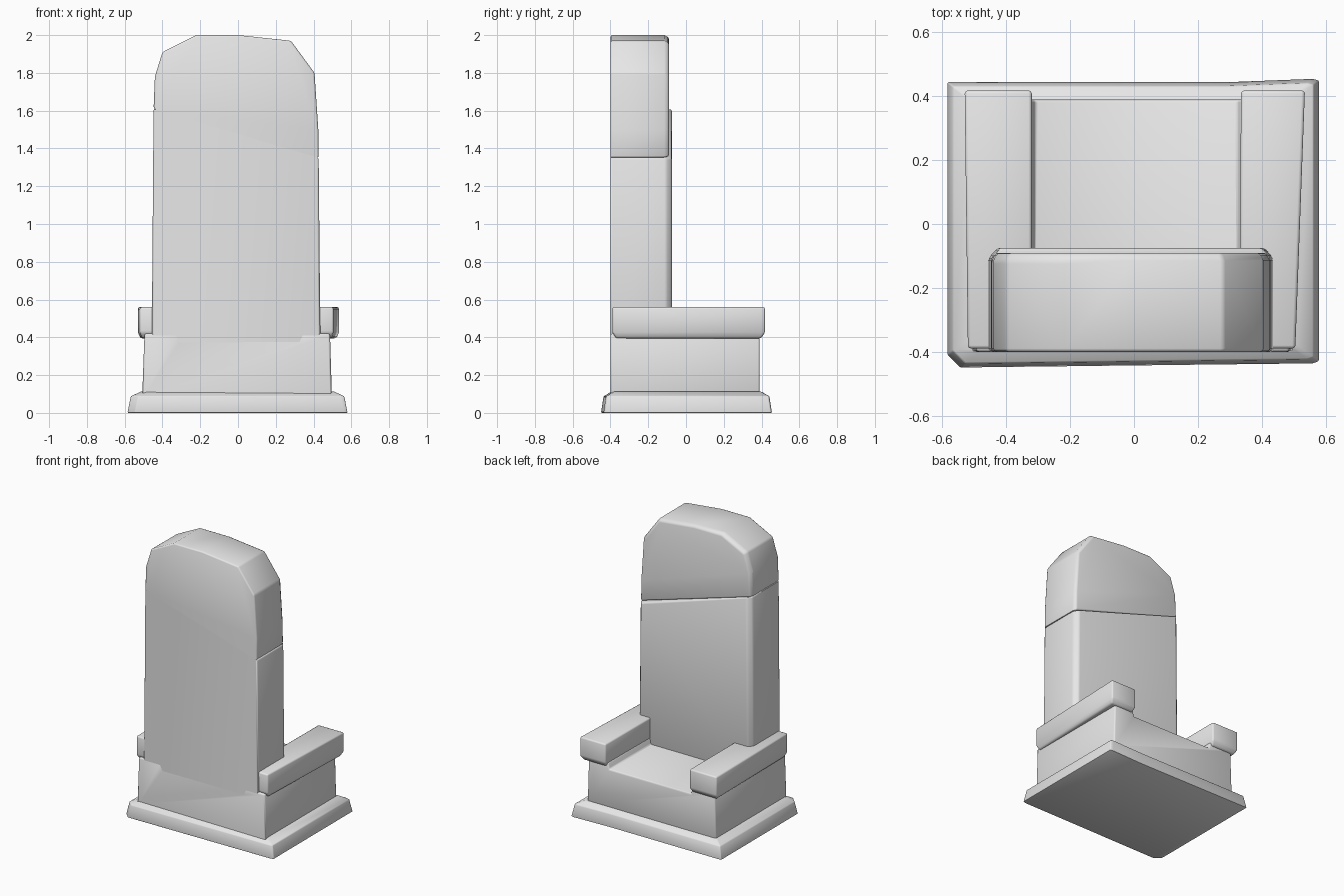
import bpy, bmesh, math
from mathutils import Vector

old = bpy.data.objects.get("Cube")
if old:
    bpy.data.objects.remove(old, do_unlink=True)

stone = bpy.data.materials.new("grey stone")
stone.use_nodes = True
stone.diffuse_color = (0.8, 0.8, 0.8, 1)
stone.node_tree.nodes["Principled BSDF"].inputs["Base Color"].default_value = (0.8, 0.8, 0.8, 1)


def on_back_seam(edge):
    # Long horizontal joins on the flush back face stay unbevelled
    a, b = (v.co for v in edge.verts)
    return all(abs(c.y + 0.4) < 0.001 for c in (a, b)) and abs(a.x - b.x) > 0.6


def loft(name, rings, bevel=0.01):
    """Join rings of points into a closed solid with softened edges."""
    bm = bmesh.new()
    loops = [[bm.verts.new(p) for p in ring] for ring in rings]
    n = len(loops[0])
    for low, high in zip(loops, loops[1:]):
        for i in range(n):
            j = (i + 1) % n
            bm.faces.new((low[i], low[j], high[j], high[i]))
    bm.faces.new(loops[0][::-1])
    bm.faces.new(loops[-1])
    bmesh.ops.recalc_face_normals(bm, faces=bm.faces)
    sharp = [e for e in bm.edges
             if e.calc_face_angle(0) > math.radians(30) and not on_back_seam(e)]
    bmesh.ops.bevel(bm, geom=sharp, offset=bevel, segments=2, profile=0.5,
                    affect='EDGES', clamp_overlap=True)
    mesh = bpy.data.meshes.new(name)
    bm.to_mesh(mesh)
    bm.free()
    mesh.materials.append(stone)
    obj = bpy.data.objects.new(name, mesh)
    bpy.context.collection.objects.link(obj)
    bpy.ops.object.select_all(action='DESELECT')
    obj.select_set(True)
    bpy.context.view_layer.objects.active = obj
    bpy.ops.object.shade_smooth_by_angle(angle=math.radians(50))
    return obj


def flat_ring(outline, z, sx=1, sy=1):
    c = sum((Vector(p) for p in outline), Vector((0, 0))) / len(outline)
    return [(c.x + (x - c.x) * sx, c.y + (y - c.y) * sy, z) for x, y in outline]


def upright_ring(outline, y, s=1, mid=0):
    return [(x * s, y, mid + (z - mid) * s) for x, z in outline]


# Plinth with one broken corner and a sloped ledge
plinth = [(-.585, .445), (.3, .445), (.56, .455), (.58, .45),
          (.58, -.43), (.56, -.437), (-.545, -.45), (-.585, -.41)]
loft("plinth", [[(x * s, y * s, z) for x, y in plinth]
                for z, s in ((0, 1), (.088, .97), (.112, .88))], .008)

# Seat block, cut lower between the arms
seat = [(-.507, .09), (.497, .09), (.487, .42), (.335, .42),
        (.325, .375), (-.31, .375), (-.32, .42), (-.495, .42)]
loft("seat_block", [upright_ring(seat, y) for y in (-.4, .39)])

# Arm rests, slightly flared towards the sitter's knees
arms = {"arm_rest_left": [(.33, -.39), (.505, -.39), (.535, .418), (.335, .418)],
        "arm_rest_right": [(-.32, -.39), (-.52, -.39), (-.53, .418), (-.32, .418)]}
for name, outline in arms.items():
    loft(name, [flat_ring(outline, .395, .88, .95),
                flat_ring(outline, .425), flat_ring(outline, .56)])

# Backrest in two pieces, split by a slanted crack
crack_a, crack_b = (-.447, 1.61), (.427, 1.35)
lower = [(-.457, .3), (.437, .3), crack_b, crack_a]
upper = [crack_a, crack_b, (.425, 1.5), (.405, 1.8), (.28, 1.97),
         (0, 2), (-.22, 2), (-.4, 1.91), (-.44, 1.78)]
loft("backrest_lower", [upright_ring(lower, -.4), upright_ring(lower, -.105),
                        [(x * .94, -.075, z) for x, _, z in upright_ring(lower, 0)]])
loft("backrest_upper", [upright_ring(upper, -.4), upright_ring(upper, -.115),
                        upright_ring(upper, -.09, .97, 1.55)])
